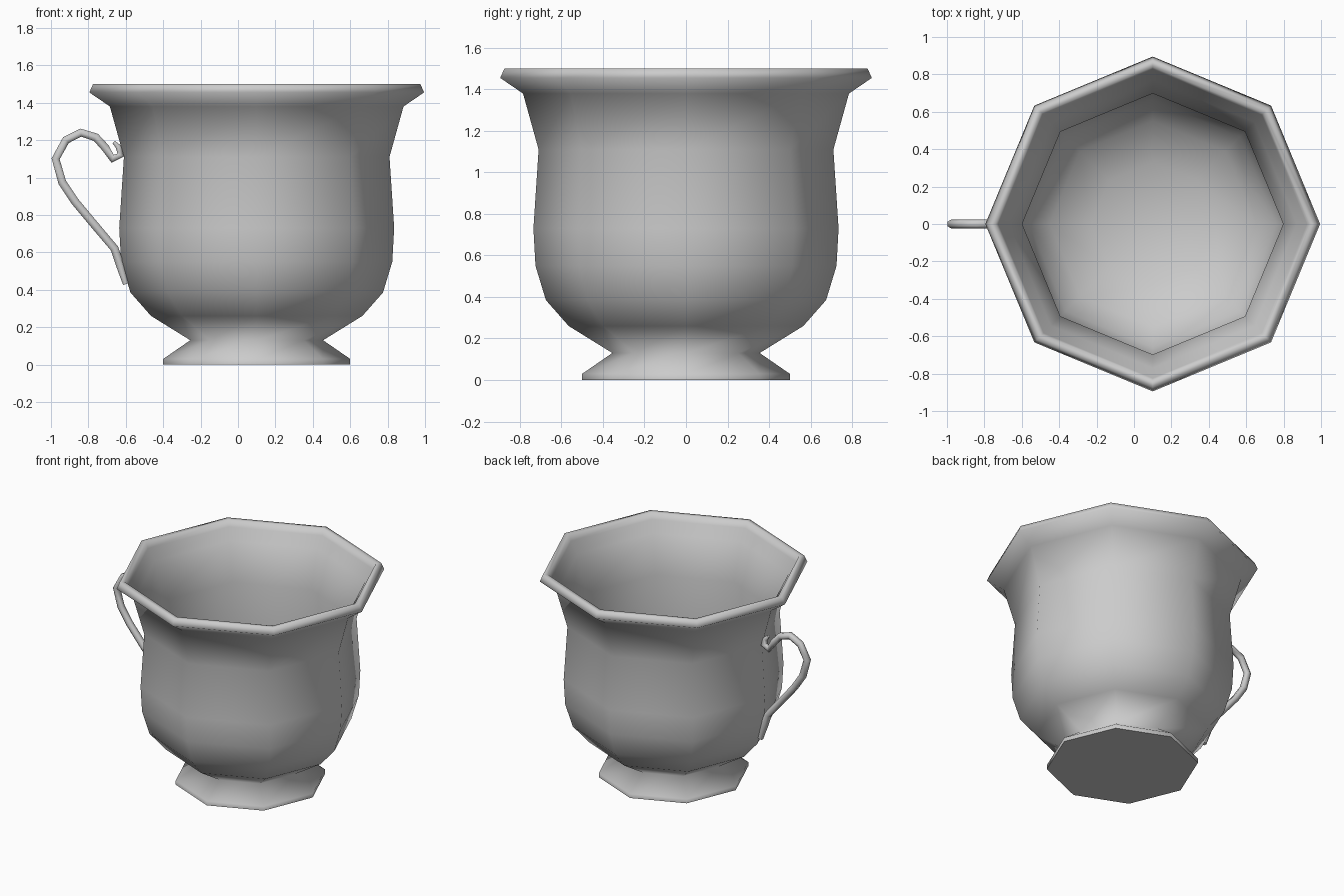
import bpy, bmesh
from math import cos, sin, tau

if "Cube" in bpy.data.objects:
    bpy.data.objects.remove(bpy.data.objects["Cube"])

SIDES = 8
CENTRE_X = 0.1


def lathe(name, profile):
    """Revolve an (r, z) profile into an octagonal solid; r = 0 closes to a point."""
    bm = bmesh.new()
    rings = []
    for r, z in profile:
        n = SIDES if r > 0 else 1
        rings.append([bm.verts.new((CENTRE_X + r * cos(tau * i / SIDES),
                                    r * sin(tau * i / SIDES), z)) for i in range(n)])
    for a, b in zip(rings, rings[1:]):
        for i in range(SIDES):
            j = (i + 1) % SIDES
            quad = [a[i], a[j]]
            quad += [b[j], b[i]] if len(b) > 1 else [b[0]]
            bm.faces.new(quad).smooth = True
    # flat underside of the foot
    bm.faces.new(rings[0][::-1]).smooth = False
    bmesh.ops.recalc_face_normals(bm, faces=bm.faces)
    mesh = bpy.data.meshes.new(name)
    bm.to_mesh(mesh)
    bm.free()
    obj = bpy.data.objects.new(name, mesh)
    bpy.context.collection.objects.link(obj)
    return obj


# Cup: foot, bowl, flared rim, then thin inner wall down to the floor
outer = [(0.50, 0), (0.50, 0.03), (0.355, 0.13), (0.565, 0.26), (0.675, 0.385),
         (0.725, 0.55), (0.735, 0.73), (0.71, 1.11), (0.785, 1.38),
         (0.895, 1.455), (0.875, 1.50)]
inner = [(0.84, 1.50), (0.825, 1.455), (0.77, 1.38), (0.698, 1.11), (0.722, 0.73),
         (0.71, 0.55), (0.66, 0.395), (0.55, 0.275), (0.33, 0.16), (0, 0.15)]
lathe("cup_body", outer + inner)

# Handle: scrolled hexagonal tube as (x, z, thickness factor)
path = [(-0.665, 1.19, 0.4), (-0.64, 1.165, 0.7), (-0.627, 1.12, 0.9),
        (-0.67, 1.10, 1), (-0.71, 1.16, 1), (-0.76, 1.215, 1), (-0.84, 1.24, 1),
        (-0.92, 1.20, 1), (-0.975, 1.10, 1), (-0.94, 0.975, 1), (-0.87, 0.87, 1),
        (-0.77, 0.75, 1), (-0.66, 0.62, 1), (-0.63, 0.53, 1), (-0.60, 0.43, 0.7)]
curve = bpy.data.curves.new("handle", 'CURVE')
curve.dimensions = '3D'
curve.bevel_depth = 0.025
curve.bevel_resolution = 1
curve.use_fill_caps = True
spline = curve.splines.new('POLY')
spline.points.add(len(path) - 1)
for point, (x, z, thick) in zip(spline.points, path):
    point.co = (x, 0, z, 1)
    point.radius = thick
spline.use_smooth = True
handle = bpy.data.objects.new("handle", curve)
bpy.context.collection.objects.link(handle)
